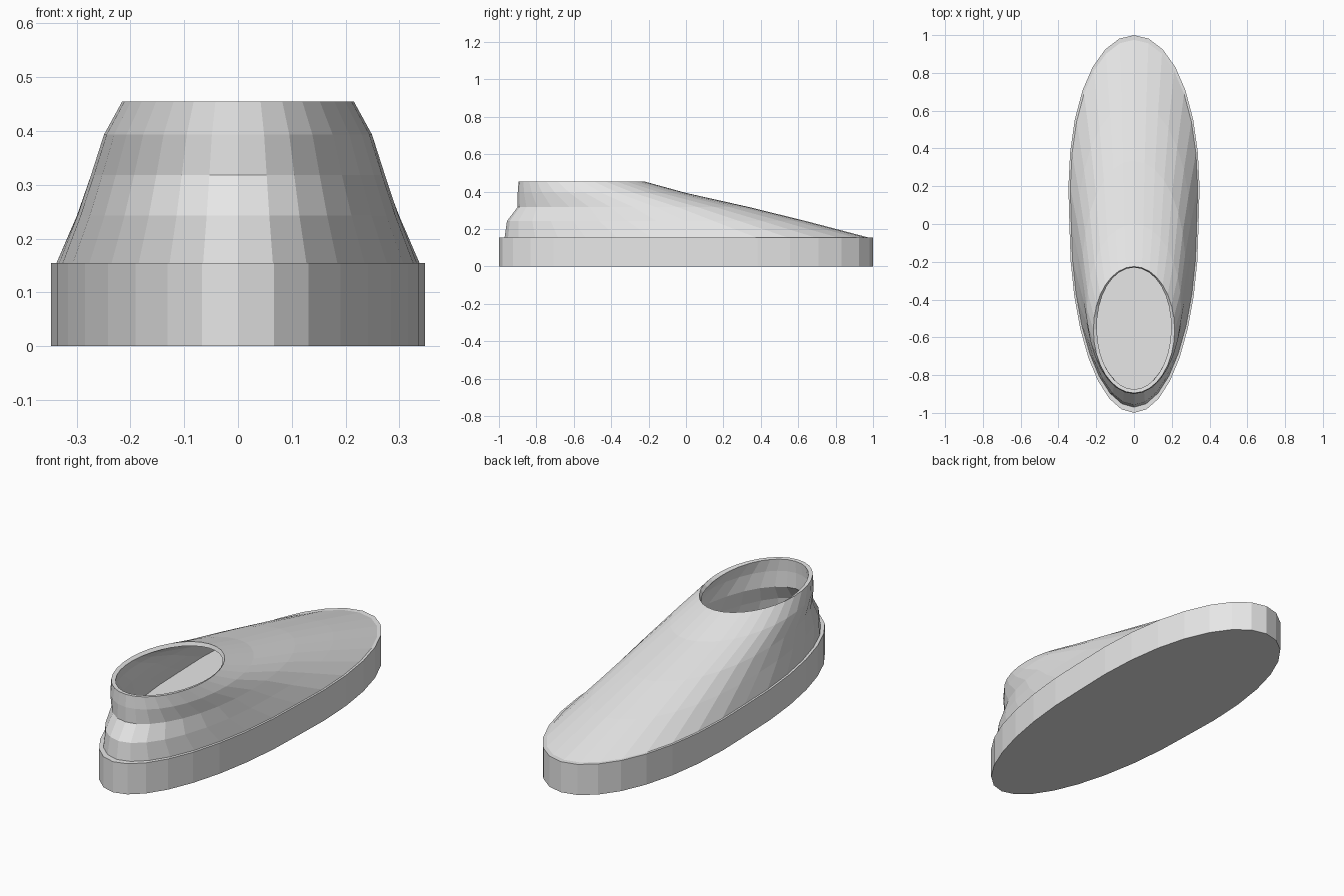
import bpy
import bmesh
from math import sin, cos, pi

cube = bpy.data.objects.get("Cube")
if cube:
    bpy.data.objects.remove(cube, do_unlink=True)

SEGMENTS = 32

grey = bpy.data.materials.new("light_grey")
grey.use_nodes = True
grey.diffuse_color = (0.8, 0.8, 0.8, 1)
grey.node_tree.nodes["Principled BSDF"].inputs["Base Color"].default_value = (0.8, 0.8, 0.8, 1)


def ring(bm, z, heel, toe, width, flare):
    """Oval ring from heel to toe, widened towards the toe by flare."""
    centre, half = (heel + toe) / 2, (toe - heel) / 2
    verts = []
    for i in range(SEGMENTS):
        a = 2 * pi * i / SEGMENTS
        x = width * sin(a) * (1 + flare * max(-cos(a), 0))
        verts.append(bm.verts.new((x, centre - half * cos(a), z)))
    return verts


def loft(name, sections, capped):
    bm = bmesh.new()
    rings = [ring(bm, *s) for s in sections]
    for low, high in zip(rings, rings[1:]):
        for i in range(SEGMENTS):
            j = (i + 1) % SEGMENTS
            bm.faces.new((low[i], low[j], high[j], high[i]))
    if capped:
        bm.faces.new(rings[0][::-1])
        bm.faces.new(rings[-1])
    mesh = bpy.data.meshes.new(name)
    bm.to_mesh(mesh)
    bm.free()
    mesh.materials.append(grey)
    obj = bpy.data.objects.new(name, mesh)
    bpy.context.collection.objects.link(obj)
    return obj


# Flat thick sole: z, heel y, toe y, half width, toe flare
loft("sole", [(0, -1, 1, 0.342, 0.18),
              (0.155, -1, 1, 0.342, 0.18)], True)

# Hollow upper rising to the ankle opening
upper = loft("upper", [(0.155, -0.97, 0.975, 0.332, 0.18),
                       (0.243, -0.957, 0.64, 0.298, 0.12),
                       (0.318, -0.9, 0.335, 0.273, 0.06),
                       (0.393, -0.9, 0.0, 0.249, 0.02),
                       (0.455, -0.895, -0.225, 0.215, 0)], False)
shell = upper.modifiers.new("wall_thickness", "SOLIDIFY")
shell.thickness = 0.02
shell.offset = -1
